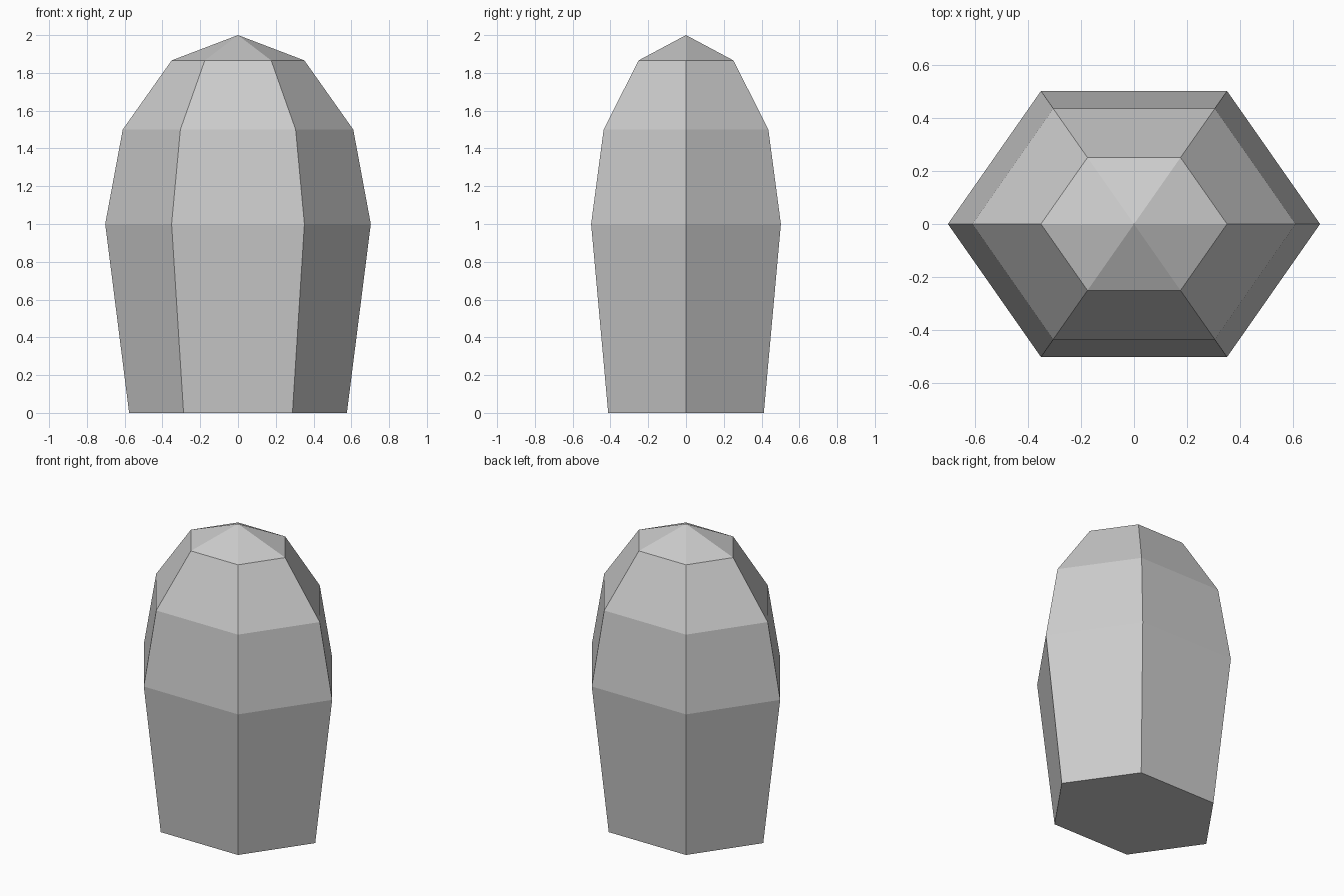
import bpy, bmesh
from math import cos, sin, pi

if "Cube" in bpy.data.objects:
    bpy.data.objects.remove(bpy.data.objects["Cube"])

SIDES = 6
RX, RY = 0.703, 0.58          # hexagon corner radii at the widest ring
PROFILE = [(0.0, 0.82), (1.0, 1.0), (1.5, 0.868), (1.866, 0.5)]  # (height, scale)

bm = bmesh.new()

# Stacked hexagonal rings
rings = [[bm.verts.new((RX * s * cos(2 * pi * i / SIDES),
                        RY * s * sin(2 * pi * i / SIDES), z))
          for i in range(SIDES)] for z, s in PROFILE]
tip = bm.verts.new((0, 0, 2))

# Flat base, side walls and pointed cap
bm.faces.new(rings[0][::-1])
for i in range(SIDES):
    j = (i + 1) % SIDES
    for low, high in zip(rings, rings[1:]):
        bm.faces.new((low[i], low[j], high[j], high[i]))
    bm.faces.new((rings[-1][i], rings[-1][j], tip))

mesh = bpy.data.meshes.new("faceted_dome")
bm.to_mesh(mesh)
bm.free()
bpy.context.collection.objects.link(bpy.data.objects.new("faceted_dome", mesh))
